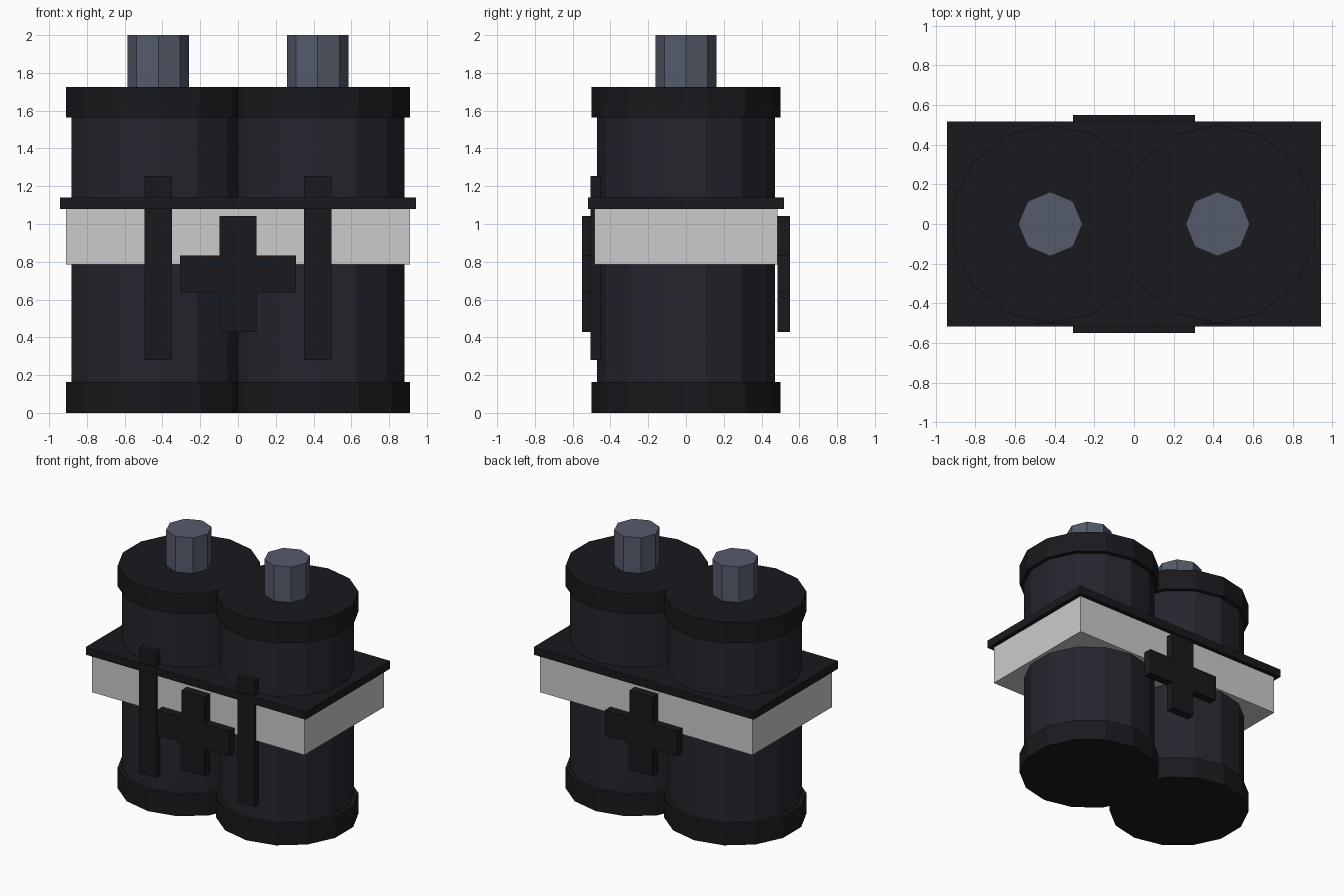
import bpy

if "Cube" in bpy.data.objects:
    bpy.data.objects.remove(bpy.data.objects["Cube"])


def material(name, rgb):
    m = bpy.data.materials.new(name)
    m.diffuse_color = (*rgb, 1)
    m.use_nodes = True
    m.node_tree.nodes["Principled BSDF"].inputs["Base Color"].default_value = m.diffuse_color
    return m


BODY = material("dark_blue_grey", (0.018, 0.0185, 0.027))
BLACK = material("black", (0.010, 0.010, 0.013))
WHITE = material("off_white", (0.65, 0.65, 0.67))
STEEL = material("steel", (0.09, 0.105, 0.147))


def cylinder(name, x, radius, z0, z1, sides, mat):
    bpy.ops.mesh.primitive_cylinder_add(vertices=sides, radius=radius, depth=z1 - z0,
                                        location=(x, 0, (z0 + z1) / 2))
    ob = bpy.context.object
    ob.name = name
    ob.data.materials.append(mat)


def box(name, x0, x1, y0, y1, z0, z1, mat):
    bpy.ops.mesh.primitive_cube_add(size=1, location=((x0 + x1) / 2, (y0 + y1) / 2, (z0 + z1) / 2))
    ob = bpy.context.object
    ob.name = name
    ob.scale = (x1 - x0, y1 - y0, z1 - z0)
    bpy.ops.object.transform_apply(location=False, rotation=False, scale=True)
    ob.data.materials.append(mat)


def cross(name, y0, y1, mat):
    # Plus-shaped outline in x/z, extruded along y
    a, b = 0.098, 0.308
    xz = [(-a, -b), (a, -b), (a, -a), (b, -a), (b, a), (a, a),
          (a, b), (-a, b), (-a, a), (-b, a), (-b, -a), (-a, -a)]
    n = len(xz)
    verts = [(x, y, z + 0.735) for y in (y0, y1) for x, z in xz]
    faces = [tuple(range(n)), tuple(reversed(range(n, 2 * n)))]
    faces += [(i, i + n, (i + 1) % n + n, (i + 1) % n) for i in range(n)]
    mesh = bpy.data.meshes.new(name)
    mesh.from_pydata(verts, [], faces)
    mesh.materials.append(mat)
    bpy.context.collection.objects.link(bpy.data.objects.new(name, mesh))


# Twin canisters with end rims, terminals and front rails
for side, s in (("left", -1), ("right", 1)):
    x = 0.422 * s
    cylinder(f"{side}_canister", x, 0.47, 0.163, 1.565, 14, BODY)
    cylinder(f"{side}_bottom_rim", x, 0.5, 0, 0.163, 14, BLACK)
    cylinder(f"{side}_top_rim", x, 0.5, 1.565, 1.725, 14, BLACK)
    cylinder(f"{side}_terminal", x, 0.162, 1.725, 2.0, 8, STEEL)
    box(f"{side}_front_rail", x - 0.072, x + 0.072, -0.505, -0.43, 0.28, 1.255, BLACK)

# Band and the plate on top of it
box("band", -0.91, 0.91, -0.485, 0.485, 0.785, 1.08, WHITE)
box("band_plate", -0.942, 0.942, -0.518, 0.518, 1.08, 1.14, BLACK)

# Crosses on front and back
cross("front_cross", -0.55, -0.485, BLACK)
cross("back_cross", 0.485, 0.55, BLACK)
